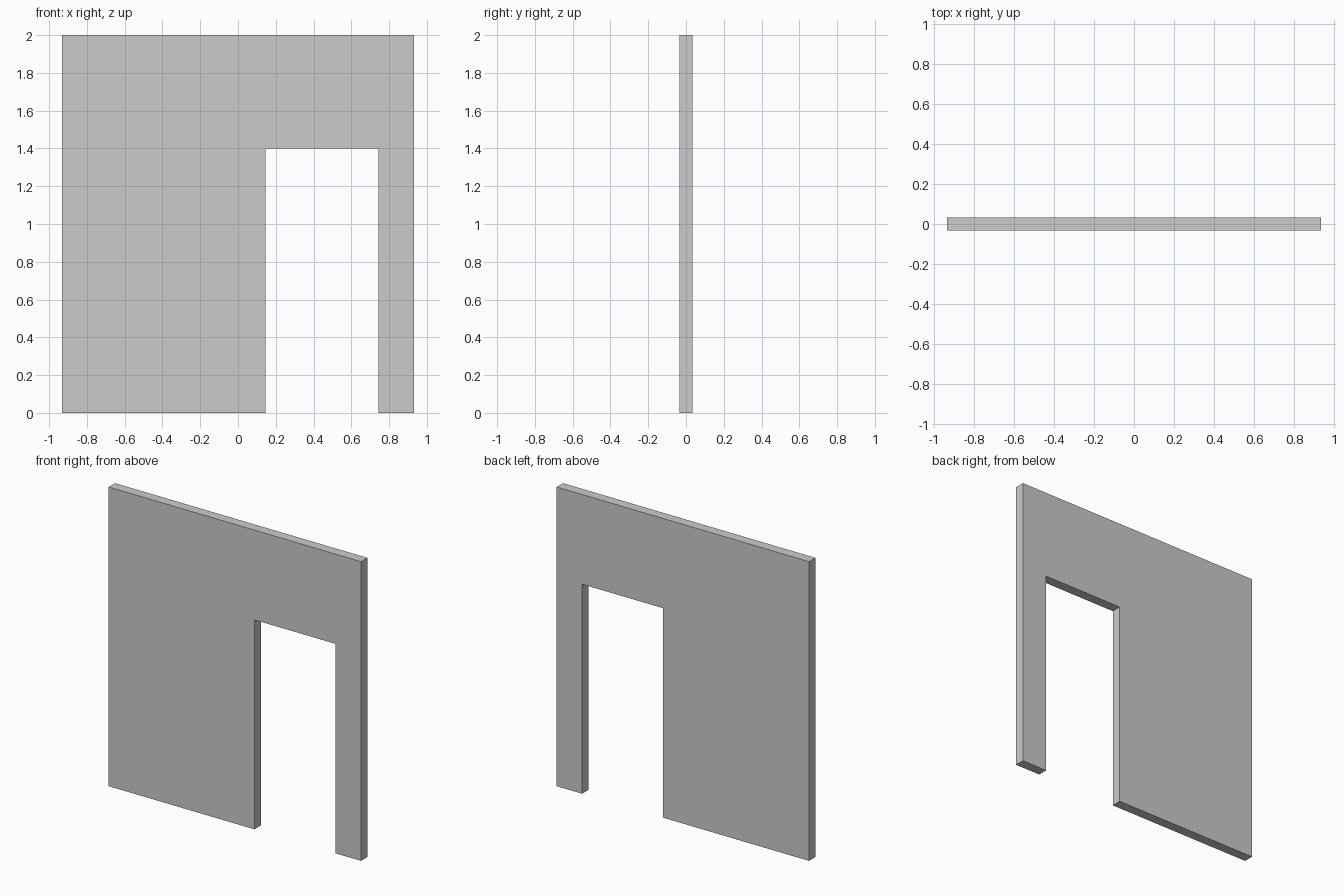
import bpy
import bmesh

if "Cube" in bpy.data.objects:
    bpy.data.objects.remove(bpy.data.objects["Cube"])

HALF_WIDTH, HEIGHT, THICKNESS = 0.933, 2.0, 0.067
DOOR_LEFT, DOOR_RIGHT, DOOR_TOP = 0.145, 0.745, 1.4

# Front outline of the wall, with the doorway open at the floor
outline = [
    (-HALF_WIDTH, 0), (DOOR_LEFT, 0), (DOOR_LEFT, DOOR_TOP),
    (DOOR_RIGHT, DOOR_TOP), (DOOR_RIGHT, 0), (HALF_WIDTH, 0),
    (HALF_WIDTH, HEIGHT), (-HALF_WIDTH, HEIGHT),
]

# Extrude the outline from front to back
bm = bmesh.new()
front = bm.faces.new([bm.verts.new((x, -THICKNESS / 2, z)) for x, z in outline])
extruded = bmesh.ops.extrude_face_region(bm, geom=[front], use_keep_orig=True)
back = [v for v in extruded["geom"] if isinstance(v, bmesh.types.BMVert)]
bmesh.ops.translate(bm, verts=back, vec=(0, THICKNESS, 0))
bmesh.ops.recalc_face_normals(bm, faces=bm.faces)

mesh = bpy.data.meshes.new("wall_with_doorway")
bm.to_mesh(mesh)
bm.free()
wall = bpy.data.objects.new("wall_with_doorway", mesh)
bpy.context.collection.objects.link(wall)
